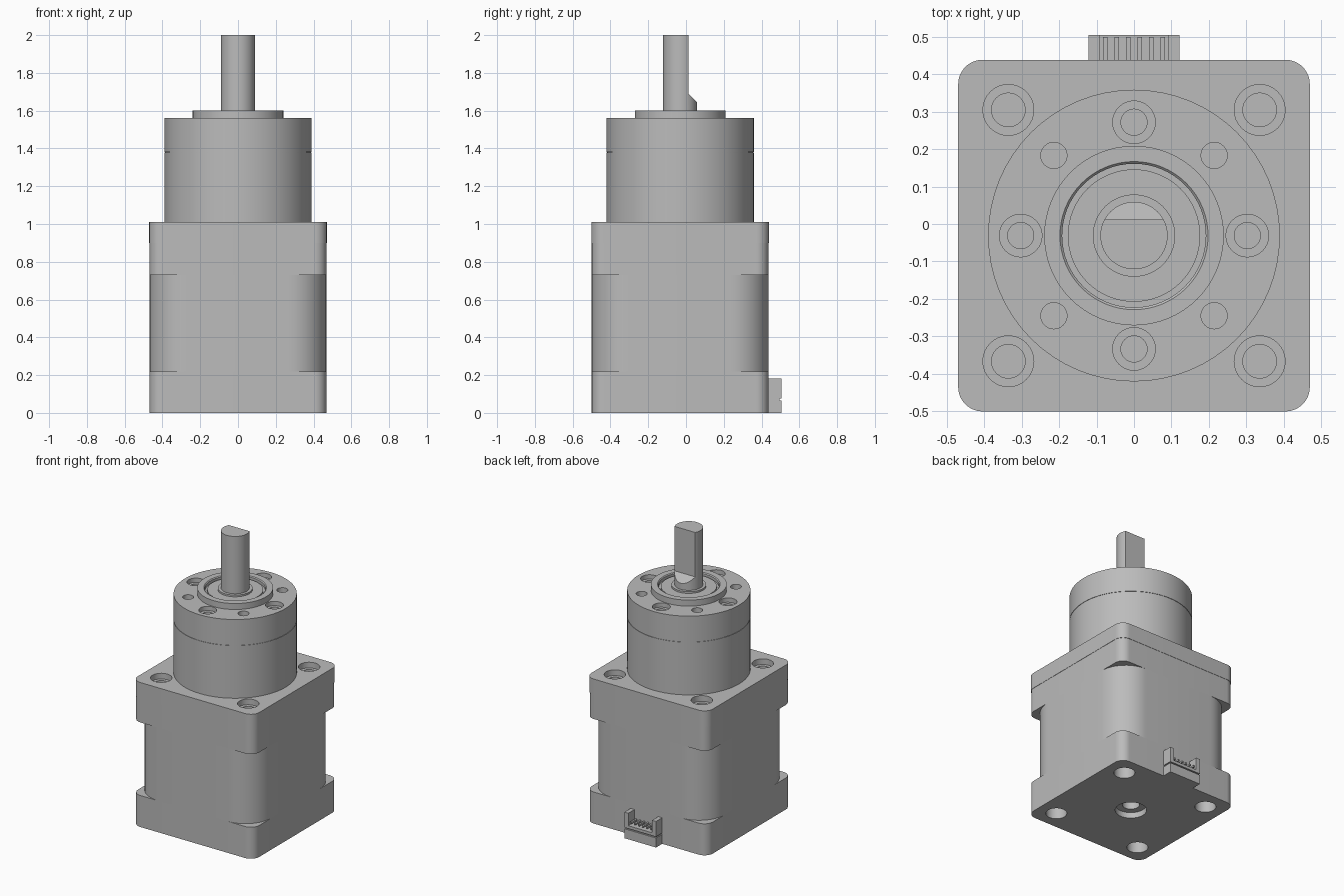
import bpy, bmesh, math
from mathutils import Vector

if "Cube" in bpy.data.objects:
    bpy.data.objects.remove(bpy.data.objects["Cube"])

CY = -0.031          # axis of the motor in y
SIDES = 64

metal = bpy.data.materials.new("plain grey metal")
metal.use_nodes = True
GREY = (0.5, 0.5, 0.5, 1)
metal.diffuse_color = GREY
metal.node_tree.nodes["Principled BSDF"].inputs["Base Color"].default_value = GREY


def finish(name, bm):
    bmesh.ops.recalc_face_normals(bm, faces=bm.faces)
    mesh = bpy.data.meshes.new(name)
    bm.to_mesh(mesh)
    bm.free()
    mesh.materials.append(metal)
    obj = bpy.data.objects.new(name, mesh)
    bpy.context.collection.objects.link(obj)
    return obj


def lathe(name, profile, x=0, y=CY, sides=SIDES):
    """Closed solid of revolution; profile is (radius, z) from bottom to top."""
    bm = bmesh.new()
    rings = []
    for r, z in profile:
        rings.append([bm.verts.new((x + r * math.cos(2 * math.pi * i / sides),
                                    y + r * math.sin(2 * math.pi * i / sides), z))
                      for i in range(sides)])
    for a, b in zip(rings, rings[1:]):
        for i in range(sides):
            j = (i + 1) % sides
            bm.faces.new((a[i], a[j], b[j], b[i]))
    bm.faces.new(rings[0][::-1])
    bm.faces.new(rings[-1])
    return finish(name, bm)


def prism(name, points, direction):
    bm = bmesh.new()
    face = bm.faces.new([bm.verts.new(p) for p in points])
    new = bmesh.ops.extrude_face_region(bm, geom=[face])["geom"]
    bmesh.ops.translate(bm, vec=Vector(direction),
                        verts=[v for v in new if isinstance(v, bmesh.types.BMVert)])
    return finish(name, bm)


def rounded_block(name, half, radius, z0, z1, steps=12):
    pts = []
    for k, (sx, sy) in enumerate([(1, 1), (-1, 1), (-1, -1), (1, -1)]):
        for i in range(steps + 1):
            a = math.pi / 2 * (k + i / steps)
            pts.append((sx * (half - radius) + radius * math.cos(a),
                        CY + sy * (half - radius) + radius * math.sin(a), z0))
    return prism(name, pts, (0, 0, z1 - z0))


def box(name, x0, x1, y0, y1, z0, z1):
    return prism(name, [(x0, y0, z0), (x1, y0, z0), (x1, y1, z0), (x0, y1, z0)],
                 (0, 0, z1 - z0))


def cut(obj, cutters):
    bpy.context.view_layer.objects.active = obj
    for c in cutters:
        c.hide_render = True
        mod = obj.modifiers.new("cut", "BOOLEAN")
        mod.operation = "DIFFERENCE"
        mod.solver = "EXACT"
        mod.object = c
        bpy.ops.object.modifier_apply(modifier=mod.name)
        bpy.data.objects.remove(c)


CORNERS = [(sx * 0.336, CY + sy * 0.336) for sx in (-1, 1) for sy in (-1, 1)]
parts = []

# Motor housing: end caps and a core with wide rounded corners
rear_cap = rounded_block("rear_cap", 0.468, 0.065, 0, 0.22)
cut(rear_cap, [lathe("cutter", [(0.04, 0.16), (0.04, 0.09), (0.067, 0.09), (0.067, -0.05)][::-1],
                     x, y, 32) for x, y in CORNERS]
    + [lathe("cutter", [(0.1, -0.05), (0.1, 0.04), (0.055, 0.04), (0.055, 0.13)])])
parts += [rear_cap,
          rounded_block("motor_core", 0.468, 0.2, 0.22, 0.73),
          rounded_block("front_cap", 0.468, 0.065, 0.73, 0.9)]

# Square gearbox flange with counterbored screw holes
flange = rounded_block("gearbox_flange", 0.47, 0.065, 0.9, 1.01)
cut(flange, [lathe("cutter", [(0.045, 0.93), (0.045, 0.97), (0.068, 0.97), (0.068, 1.05)],
                   x, y, 32) for x, y in CORNERS])
parts.append(flange)

# Round gearbox in two sections, with mounting holes in its face
parts.append(lathe("gearbox_ring", [(0.39, 1.01), (0.39, 1.378)]))
head = lathe("gearbox_head", [(0.387, 1.378), (0.387, 1.382), (0.39, 1.382), (0.39, 1.56)])
cutters = []
for k in range(4):
    a = k * math.pi / 2
    cutters.append(lathe("cutter", [(0.035, 1.45), (0.035, 1.53), (0.057, 1.53), (0.057, 1.6)],
                         0.303 * math.cos(a), CY + 0.303 * math.sin(a), 32))
    a += math.pi / 4
    cutters.append(lathe("cutter", [(0.035, 1.46), (0.035, 1.6)],
                         0.303 * math.cos(a), CY + 0.303 * math.sin(a), 32))
cut(head, cutters)
parts.append(head)

# Pilot boss with the recessed bearing and shaft collar
parts.append(lathe("pilot_boss", [(0.24, 1.56), (0.24, 1.602), (0.198, 1.602), (0.192, 1.596),
                                  (0.192, 1.575), (0.177, 1.575), (0.177, 1.588),
                                  (0.11, 1.588), (0.11, 1.6), (0.088, 1.6)]))

# Output shaft with a flat that runs out in a slope
shaft = lathe("output_shaft", [(0.09, 1.57), (0.09, 2.0)])
cut(shaft, [prism("cutter", [(-0.2, y, z) for y, z in
                             [(0.012, 1.69), (0.1, 1.602), (0.1, 2.1), (0.012, 2.1)]],
                  (0.4, 0, 0))])
parts.append(shaft)

# Cable socket at the back: base, ledge, side walls and contact pins
BACK, TIP = 0.43, 0.505
parts += [box("socket_base", -0.122, 0.122, BACK, TIP, 0, 0.066),
          box("socket_joint", -0.115, 0.115, BACK, 0.495, 0.066, 0.075),
          box("socket_ledge", -0.122, 0.122, BACK, TIP, 0.075, 0.095)]
for side, s in (("left", 1), ("right", -1)):
    x0, x1 = sorted((s * 0.092, s * 0.122))
    parts.append(box("socket_wall_" + side, x0, x1, BACK, TIP, 0.095, 0.182))
for i in range(6):
    x = (i - 2.5) * 0.031
    parts.append(box("socket_pin", x - 0.006, x + 0.006, BACK, 0.5, 0.11, 0.122))

# Smooth round walls, sharp edges
bpy.ops.object.select_all(action="DESELECT")
for p in parts:
    p.select_set(True)
bpy.context.view_layer.objects.active = parts[0]
bpy.ops.object.shade_smooth_by_angle(angle=math.radians(30))
